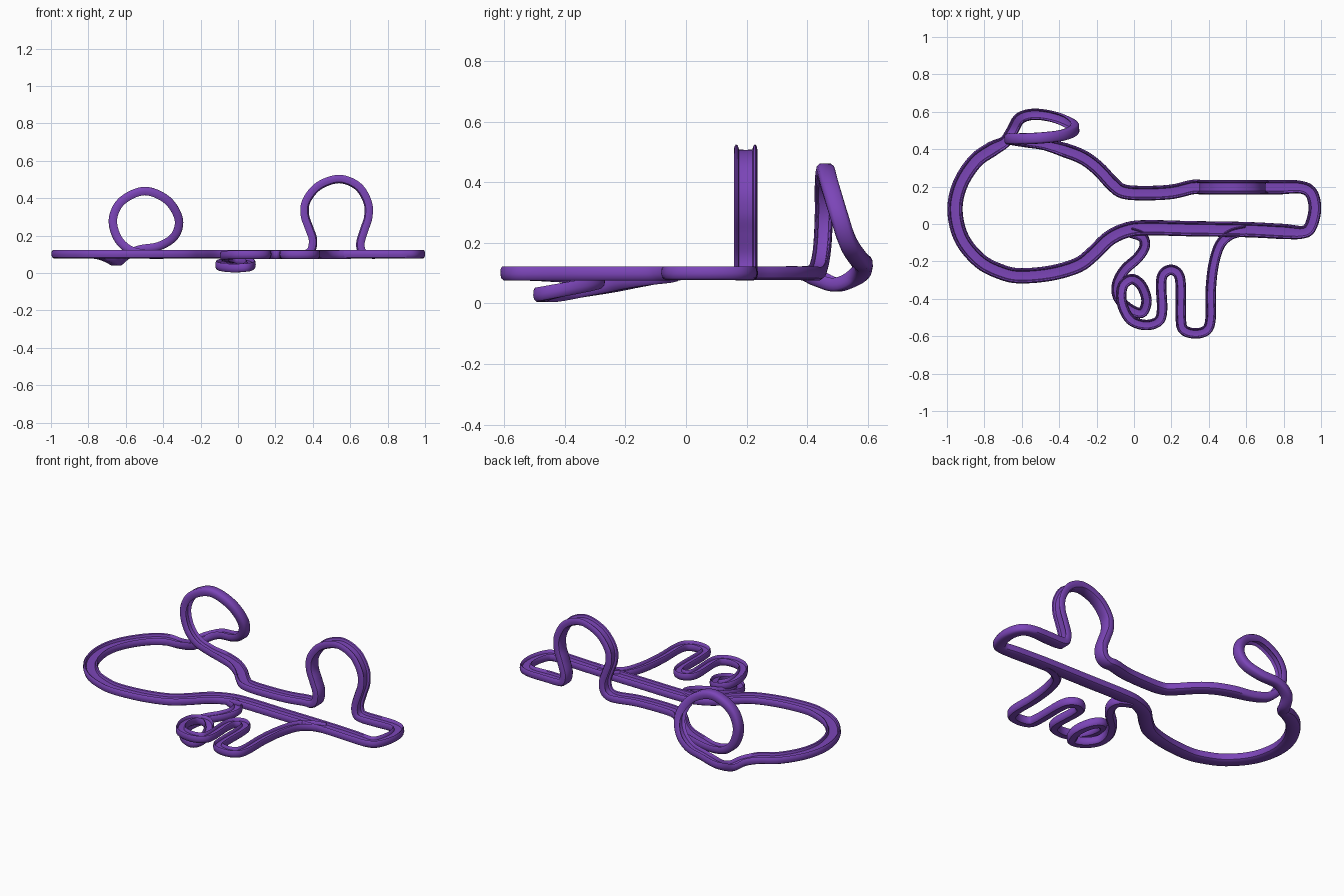
import bpy
from mathutils import Vector

if "Cube" in bpy.data.objects:
    bpy.data.objects.remove(bpy.data.objects["Cube"])

purple = bpy.data.materials.new("purple")
purple.diffuse_color = (0.20, 0.06, 0.48, 1)
purple.use_nodes = True
purple.node_tree.nodes["Principled BSDF"].inputs["Base Color"].default_value = purple.diffuse_color

# Half of the track section: (fraction of half width, height), from under the middle to the road floor
HALF = [(0.62, -.023), (0.9, -.016), (1.0, -.002), (0.96, .014), (0.82, .022),
        (0.66, .018), (0.56, .005), (0.12, .004)]
SECTION = HALF + [(-u, v) for u, v in reversed(HALF)]


def catmull(a, b, c, d, t):
    return 0.5 * (2 * b + (c - a) * t + (2 * a - 5 * b + 4 * c - d) * t * t
                  + (3 * b - a - 3 * c + d) * t ** 3)


def track(name, pts, closed, steps=6):
    """Sweep the section along (x, y, z, half_width, vertical_flag) points."""
    n = len(pts)
    get = lambda i: pts[i % n] if closed else pts[max(0, min(n - 1, i))]
    path = []
    for i in range(n if closed else n - 1):
        a, b, c, d = (get(i + k) for k in (-1, 0, 1, 2))
        for s in range(steps):
            t = s / steps
            pos = [catmull(a[k], b[k], c[k], d[k], t) for k in range(3)]
            path.append((Vector(pos), b[3] + (c[3] - b[3]) * t, b[4] + (c[4] - b[4]) * t))
    if not closed:
        path.append((Vector(pts[-1][:3]), pts[-1][3], pts[-1][4]))
    m, k = len(path), len(SECTION)
    verts, faces = [], []
    for i, (p, w, f) in enumerate(path):
        if closed:
            tan = path[(i + 1) % m][0] - path[i - 1][0]
        else:
            tan = path[min(i + 1, m - 1)][0] - path[max(i - 1, 0)][0]
        tan.normalize()
        flat = tan.cross(Vector((0, 0, 1))).normalized()
        loop = Vector((0, 1, 0))
        loop = (loop - tan * loop.dot(tan)).normalized()
        side = flat.lerp(loop, f).normalized()
        up = side.cross(tan).normalized()
        verts += [p + side * (u * w) + up * v for u, v in SECTION]
    for i in range(m if closed else m - 1):
        j = (i + 1) % m
        for q in range(k):
            r = (q + 1) % k
            faces.append((i * k + q, i * k + r, j * k + r, j * k + q))
    if not closed:
        faces += [tuple(reversed(range(k))), tuple(range((m - 1) * k, m * k))]
    me = bpy.data.meshes.new(name)
    me.from_pydata(verts, [], faces)
    me.materials.append(purple)
    ob = bpy.data.objects.new(name, me)
    bpy.context.collection.objects.link(ob)
    bpy.ops.object.select_all(action='DESELECT')
    ob.select_set(True)
    bpy.context.view_layer.objects.active = ob
    bpy.ops.object.mode_set(mode='EDIT')
    bpy.ops.mesh.select_all(action='SELECT')
    bpy.ops.mesh.normals_make_consistent(inside=False)
    bpy.ops.object.mode_set(mode='OBJECT')
    bpy.ops.object.shade_smooth_by_angle(angle=0.7)
    return ob


# Hump driven on its outside (x, z)
hump = [(.78, .1), (.70, .1), (.665, .112), (.655, .16), (.675, .23), (.697, .30), (.693, .38),
        (.64, .465), (.54, .503), (.43, .465), (.365, .385), (.357, .31), (.38, .24),
        (.40, .18), (.393, .125), (.36, .1), (.31, .099)]
# Top straight and slope towards the loop (x, y)
upper = [(.2, .172), (.05, .165), (-.06, .175), (-.12, .22), (-.19, .295), (-.27, .355), (-.37, .395)]
# Vertical loop driven on its inside (x, y, z)
loop_up = [(-.48, .425, .1), (-.58, .44, .125), (-.645, .45, .19), (-.668, .455, .29),
           (-.62, .455, .385), (-.5, .46, .438), (-.38, .475, .39), (-.318, .505, .29),
           (-.338, .535, .2), (-.42, .57, .145), (-.53, .587, .125)]
loop_out = [(-.61, .565, .09), (-.65, .5, .062), (-.69, .44, .08)]
# Left bulb, lower straight and right end (x, y)
lower = [(-.76, .40), (-.85, .335), (-.93, .21), (-.957, .07), (-.92, -.08), (-.82, -.2),
         (-.7, -.26), (-.6, -.277), (-.44, -.262), (-.3, -.22), (-.22, -.16), (-.13, -.075),
         (-.03, -.03), (.08, -.02), (.3, -.025), (.6, -.03), (.8, -.04)]
end = [(.9, -.044), (.943, -.015), (.967, .08), (.948, .165), (.89, .197)]

ring = [(x, .197, z, .039, 1) for x, z in hump]
ring += [(x, y, .1, .039, 0) for x, y in upper]
ring += [(*p, .03, 1) for p in loop_up]
ring += [(*p, .032, 0) for p in loop_out]
ring += [(x, y, .1, .041, 0) for x, y in lower]
ring += [(x, y, .1, .034, 0) for x, y in end]
track("main_track", ring, True)

# Side lane: two hairpins, then a spiral that dips under itself
hairpins = [(.6, -.035), (.52, -.055), (.46, -.11), (.425, -.22), (.41, -.36), (.41, -.5), (.39, -.565),
            (.33, -.585), (.265, -.565), (.25, -.5), (.25, -.33), (.235, -.265), (.195, -.245),
            (.155, -.27), (.145, -.33), (.15, -.46), (.13, -.52), (.06, -.54)]
spiral = [(-.02, -.51, .098), (-.065, -.42, .093), (-.06, -.33, .085), (-.01, -.295, .075),
          (.04, -.33, .062), (.067, -.41, .045), (.04, -.475, .03), (-.03, -.45, .027),
          (-.085, -.39, .035), (-.09, -.32, .047), (-.05, -.245, .06), (.02, -.18, .073),
          (.057, -.12, .083), (.045, -.07, .09), (-.02, -.045, .096)]
side_lane = [(x, y, .099, .028, 0) for x, y in hairpins] + [(*p, .028, 0) for p in spiral]
track("side_lane", side_lane, False)
